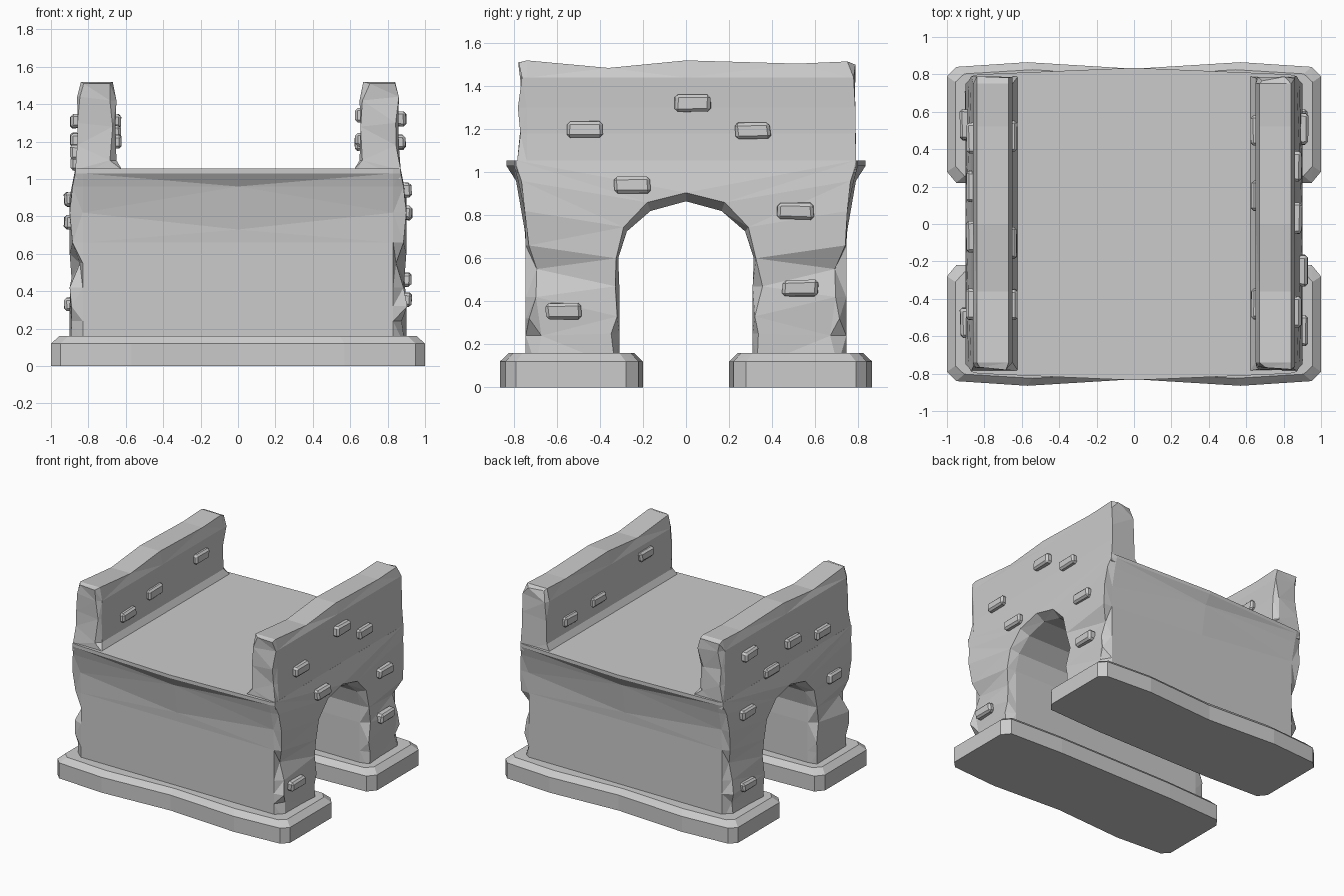
import bpy, bmesh, random
from mathutils import Vector

if "Cube" in bpy.data.objects:
    bpy.data.objects.remove(bpy.data.objects["Cube"])

random.seed(4)
J = lambda a: random.uniform(-a, a)


def loft(name, rings):
    """Skin closed rings of equal length, cap both ends, flat shaded."""
    bm = bmesh.new()
    vs = [[bm.verts.new(p) for p in r] for r in rings]
    n = len(vs[0])
    for a, b in zip(vs, vs[1:]):
        for i in range(n):
            k = (i + 1) % n
            bm.faces.new((a[i], a[k], b[k], b[i]))
    caps = [bm.faces.new(vs[0][::-1]), bm.faces.new(vs[-1])]
    bmesh.ops.recalc_face_normals(bm, faces=bm.faces)
    bmesh.ops.triangulate(bm, faces=bm.faces[:])
    me = bpy.data.meshes.new(name)
    bm.to_mesh(me)
    bm.free()
    ob = bpy.data.objects.new(name, me)
    bpy.context.collection.objects.link(ob)
    return ob


# Two bowed plinths with a chamfered top edge
half = [(0, .83), (.57, .865), (.95, .84), (1, .79), (1, .28), (.95, .22), (.5, .2)]
outline = half + [(-x, y) for x, y in half[:0:-1]]
for s, label in ((-1, "front"), (1, "back")):
    rings = []
    for z, fx, fy in ((0, 1, 1), (.12, 1, 1), (.16, .955, .88)):
        rings.append([(x * fx, s * (.53 + (y - .53) * fy), z) for x, y in outline])
    loft(label + "_plinth", rings)

# Arched body: yz outline swept across x, with chipped end corners
side_z = [.1, .24, .32, .42, .55, .66]
chip_x = [.895, .89, .905, .9, .86, .9]
chip_y = [.70, .68, .72, .71, .69, .73]


def body_half(kind):
    """Half outline as (y, z, x inset) from lower outer corner round to the arch top."""
    if kind == "end":
        side = [(cy + J(.015), z, .9 - cx + random.choice((0, .015)))
                for z, cx, cy in zip(side_z, chip_x, chip_y)]
        side += [(.75, .82, 0), (.765, .96, .015), (.79, 1.03, .03), (.79, 1.055, .03)]
        arch = [(.325, .9 - .3, 0), (.29, .745, 0), (.18, .86, 0)]
        jamb = [(.33, .1, 0), (.34 + J(.02), .25, 0), (.32, .33, 0), (.35 + J(.03), .47, .01)]
    else:
        k = kind == "mid"
        side = [(.745, z, 0) for z in side_z]
        side += [(.75, .73 if k else .82, 0), (.79 if k else .78, .96, 0),
                 (.835 if k else .8, 1.03, 0), (.835 if k else .8, 1.055, 0)]
        arch = [(.315, .6, 0), (.275, .725, 0), (.165, .82, 0)]
        jamb = [(.31, z, 0) for z in (.1, .25, .33, .47)]
    return side, jamb + arch


def body_ring(x, kind):
    sg = 1 if x > 0 else -1
    s1, a1 = body_half(kind)
    s2, a2 = body_half(kind)
    top = [(0, .905 if kind == "end" else .865, 0)]
    pts = s1 + [(-y, z, d) for y, z, d in s2[::-1]]
    pts += [(-y, z, d) for y, z, d in a2] + top + a1[::-1]
    return [(x - sg * d, y, z) for y, z, d in pts]


loft("bridge_body", [body_ring(-.9, "end"), body_ring(-.83, "near"), body_ring(0, "mid"),
                     body_ring(.83, "near"), body_ring(.9, "end")])

# Parapet walls: xz section swept along y with an uneven top and chipped ends
stations = [(-.785, 1.51), (-.74, 1.52), (-.36, 1.485), (0, 1.52), (.52, 1.505),
            (.75, 1.515), (.79, 1.50)]
for s, label in ((-1, "left"), (1, "right")):
    rings = []
    for i, (y, top) in enumerate(stations):
        end = i in (0, len(stations) - 1)
        out = 1 if y > 0 else -1
        sec = [(.62, 1.0), (.62, 1.05), (.65, 1.1), (.655, 1.28), (.65, 1.42), (.67, top),
               (.84, top), (.86, 1.44), (.858, 1.3), (.86, 1.18), (.87, 1.05), (.87, 1.0)]
        ring = []
        for x, z in sec:
            dx = dy = 0
            if end and 1.06 < z:
                dx = random.choice((0, .015, .035)) * (1 if x < .75 else -1)
                dy = -out * random.uniform(0, .025)
            ring.append((s * (x + dx), y + dy, z))
        rings.append(ring)
    loft(label + "_parapet", rings)


# Protruding bricks
def brick(name, x, y, z):
    bm = bmesh.new()
    bmesh.ops.create_cube(bm, size=1)
    for v in bm.verts:
        v.co = Vector((v.co.x * .065 + x + J(.004), v.co.y * .165 + y + J(.006),
                       v.co.z * .075 + z + J(.005)))
    bmesh.ops.bevel(bm, geom=bm.edges[:], offset=.014, segments=1, affect='EDGES')
    me = bpy.data.meshes.new(name)
    bm.to_mesh(me)
    bm.free()
    bpy.context.collection.objects.link(bpy.data.objects.new(name, me))


outer = {1: [(-.47, 1.2), (.03, 1.32), (.31, 1.19), (-.25, .94), (.51, .82), (.53, .46), (-.57, .355)],
         -1: [(.46, 1.31), (-.07, 1.21), (-.43, 1.14), (.2, 1.08), (-.53, .77), (.53, .89), (.53, .33)]}
inner = {1: [(.5, 1.19), (.15, 1.21), (-.43, 1.34)],
         -1: [(-.43, 1.2), (-.1, 1.25), (.47, 1.31)]}
for s in (1, -1):
    for y, z in outer[s]:
        brick("outer_brick", s * (.865 if z > 1 else .897), y, z)
    for y, z in inner[s]:
        brick("inner_brick", s * .658, y, z)
